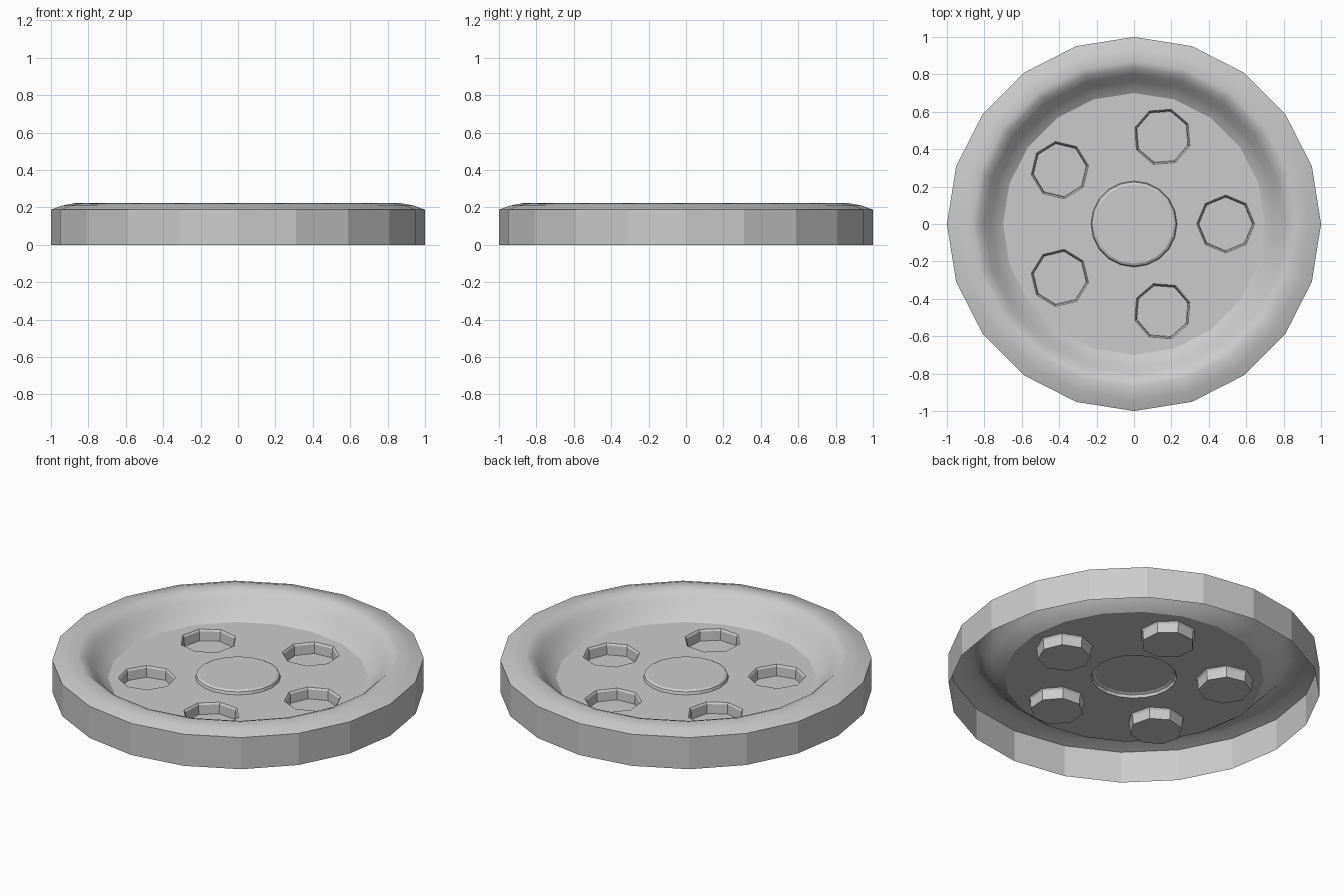
import bpy, bmesh
from math import cos, sin, radians, tau

if "Cube" in bpy.data.objects:
    bpy.data.objects.remove(bpy.data.objects["Cube"])

SIDES = 20
FLOOR = 0.082        # height of the dished floor
HOLES = 5
HOLE_RING = 0.49     # distance of the pockets from the centre


def ring(bm, r, z, n=SIDES, cx=0.0, cy=0.0, turn=0.0):
    """Closed loop of n vertices."""
    return [bm.verts.new((cx + r * cos(turn + tau * i / n),
                          cy + r * sin(turn + tau * i / n), z)) for i in range(n)]


def bridge(bm, a, b, smooth):
    """Quads between two loops; a is the outer loop, b the inner or lower one."""
    n = len(a)
    for i in range(n):
        j = (i + 1) % n
        bm.faces.new((a[i], a[j], b[j], b[i])).smooth = smooth


def loop_edges(bm, loop):
    """Edges along a loop, made where they are missing."""
    out = []
    for i, v in enumerate(loop):
        w = loop[(i + 1) % len(loop)]
        out.append(bm.edges.get((v, w)) or bm.edges.new((v, w)))
    return out


def finish(bm, name):
    mesh = bpy.data.meshes.new(name)
    bm.to_mesh(mesh)
    bm.free()
    obj = bpy.data.objects.new(name, mesh)
    bpy.context.collection.objects.link(obj)
    return obj


def hole_place(k):
    a = tau * k / HOLES
    return HOLE_RING * cos(a), HOLE_RING * sin(a), a


# Dished plate: faceted wall, rounded rim, smooth slope
bm = bmesh.new()
profile = [(1.0, 0.0), (1.0, 0.188), (0.94, 0.210), (0.87, 0.223), (0.835, 0.210),
           (0.80, 0.177), (0.765, 0.135), (0.73, 0.102), (0.70, FLOOR)]
loops = [ring(bm, r, z) for r, z in profile]
for i in range(len(loops) - 1):
    # the wall runs upward, so its winding is the other way round
    bridge(bm, loops[i], loops[i + 1], smooth=i > 0)

# Flat floor with openings for the hub and the pockets
edges = loop_edges(bm, loops[-1]) + loop_edges(bm, ring(bm, 0.23, FLOOR))
for k in range(HOLES):
    x, y, a = hole_place(k)
    edges += loop_edges(bm, ring(bm, 0.155, FLOOR, 8, x, y, a))
bmesh.ops.triangle_fill(bm, edges=edges, use_beauty=True, normal=(0, 0, 1))
bm.normal_update()
for f in bm.faces:
    if all(abs(v.co.z - FLOOR) < 1e-5 for v in f.verts) and f.normal.z < 0:
        f.normal_flip()
finish(bm, "dished_plate")

# Raised hub disc
bm = bmesh.new()
hub = [ring(bm, r, z) for r, z in ((0.23, FLOOR), (0.225, 0.098), (0.212, 0.105))]
for a, b in zip(hub, hub[1:]):
    bridge(bm, a, b, smooth=False)
bm.faces.new(hub[-1])
finish(bm, "hub_disc")

# Octagonal pockets sunk into the floor
for k in range(HOLES):
    x, y, a = hole_place(k)
    bm = bmesh.new()
    cup = [ring(bm, r, z, 8, x, y, a)
           for r, z in ((0.155, FLOOR), (0.147, 0.072), (0.143, 0.018))]
    for p, q in zip(cup, cup[1:]):
        bridge(bm, p, q, smooth=False)
    bm.faces.new(cup[-1])
    finish(bm, f"pocket_{k + 1}")
